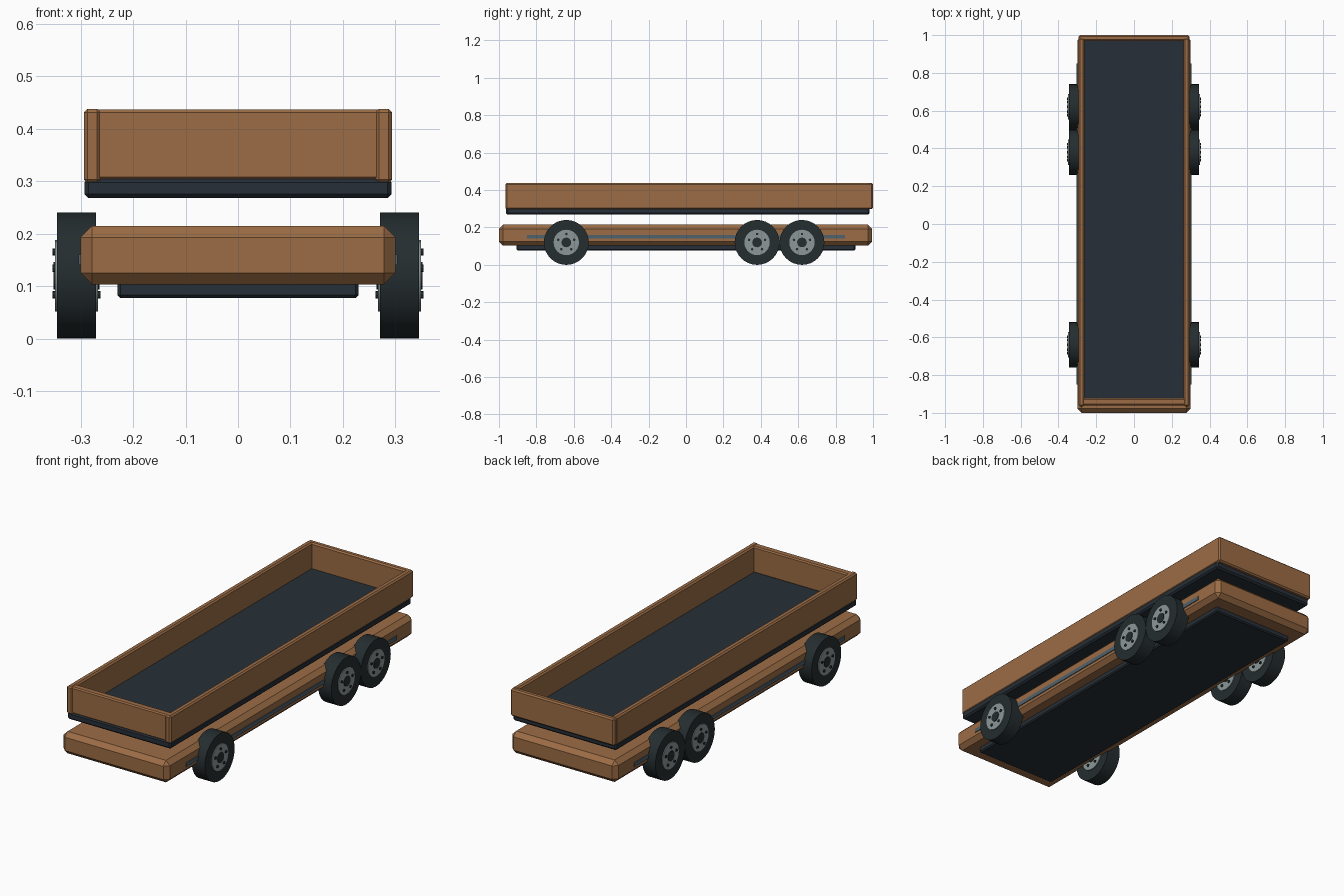
import bpy
from math import radians, pi, cos, sin

if "Cube" in bpy.data.objects:
    bpy.data.objects.remove(bpy.data.objects["Cube"])


def material(name, rgb):
    m = bpy.data.materials.new(name)
    m.diffuse_color = (*rgb, 1)
    m.use_nodes = True
    m.node_tree.nodes["Principled BSDF"].inputs["Base Color"].default_value = m.diffuse_color
    return m


WOOD = material("brown", (0.33, 0.15, 0.06))
NAVY = material("navy", (0.019, 0.028, 0.038))
TYRE = material("tyre", (0.018, 0.026, 0.029))
STEEL = material("steel", (0.26, 0.31, 0.31))
RAIL = material("rail", (0.08, 0.12, 0.15))


def box(name, x, y, z, mat, bevel=0.0):
    """Box from (min, max) pairs, with a chamfer."""
    lo, hi = zip(x, y, z)
    bpy.ops.mesh.primitive_cube_add(size=1, location=[(a + b) / 2 for a, b in zip(lo, hi)])
    ob = bpy.context.object
    ob.name = name
    ob.scale = [b - a for a, b in zip(lo, hi)]
    bpy.ops.object.transform_apply(location=False, rotation=False, scale=True)
    ob.data.materials.append(mat)
    if bevel:
        mod = ob.modifiers.new("chamfer", 'BEVEL')
        mod.width = bevel
        mod.segments = 1
    return ob


def disc(name, x, y, z, radius, half_width, mat, sides):
    """Cylinder lying along x."""
    bpy.ops.mesh.primitive_cylinder_add(vertices=sides, radius=radius, depth=2 * half_width,
                                        location=(x, y, z), rotation=(0, pi / 2, 0))
    ob = bpy.context.object
    ob.name = name
    ob.data.materials.append(mat)
    bpy.ops.object.shade_smooth_by_angle(angle=radians(30))
    return ob


# chassis and underside pan
box("chassis", (-0.30, 0.30), (-1.0, 0.995), (0.103, 0.215), WOOD, 0.022)
box("under_pan", (-0.23, 0.23), (-0.905, 0.905), (0.077, 0.12), NAVY, 0.006)

# load bed floor and walls
box("bed_floor", (-0.293, 0.293), (-0.962, 0.982), (0.268, 0.306), NAVY, 0.008)
box("front_wall", (-0.28, 0.28), (-0.96, -0.922), (0.302, 0.437), WOOD, 0.006)
box("back_wall", (-0.293, 0.293), (0.97, 1.0), (0.298, 0.437), WOOD, 0.007)
for side, s in (("left", -1), ("right", 1)):
    box(side + "_wall", sorted((s * 0.262, s * 0.294)), (-0.965, 0.985),
        (0.296, 0.438), WOOD, 0.007)

    # side rail
    box(side + "_rail", sorted((s * 0.29, s * 0.304)), (-0.85, 0.85), (0.14, 0.16), RAIL)

    # wheels with hub, cap and bolts showing on both faces
    for pos, y in (("front", -0.64), ("middle", 0.38), ("rear", 0.62)):
        x, z = s * 0.308, 0.12
        tag = f"{side}_{pos}_"
        disc(tag + "tyre", x, y, z, 0.12, 0.037, TYRE, 32)
        disc(tag + "hub", x, y, z, 0.068, 0.041, STEEL, 24)
        disc(tag + "cap", x, y, z, 0.026, 0.044, TYRE, 16)
        for i in range(5):
            a = 2 * pi * i / 5 + pi / 2
            disc(f"{tag}bolt_{i}", x, y + 0.045 * cos(a), z + 0.045 * sin(a),
                 0.007, 0.046, TYRE, 8)
